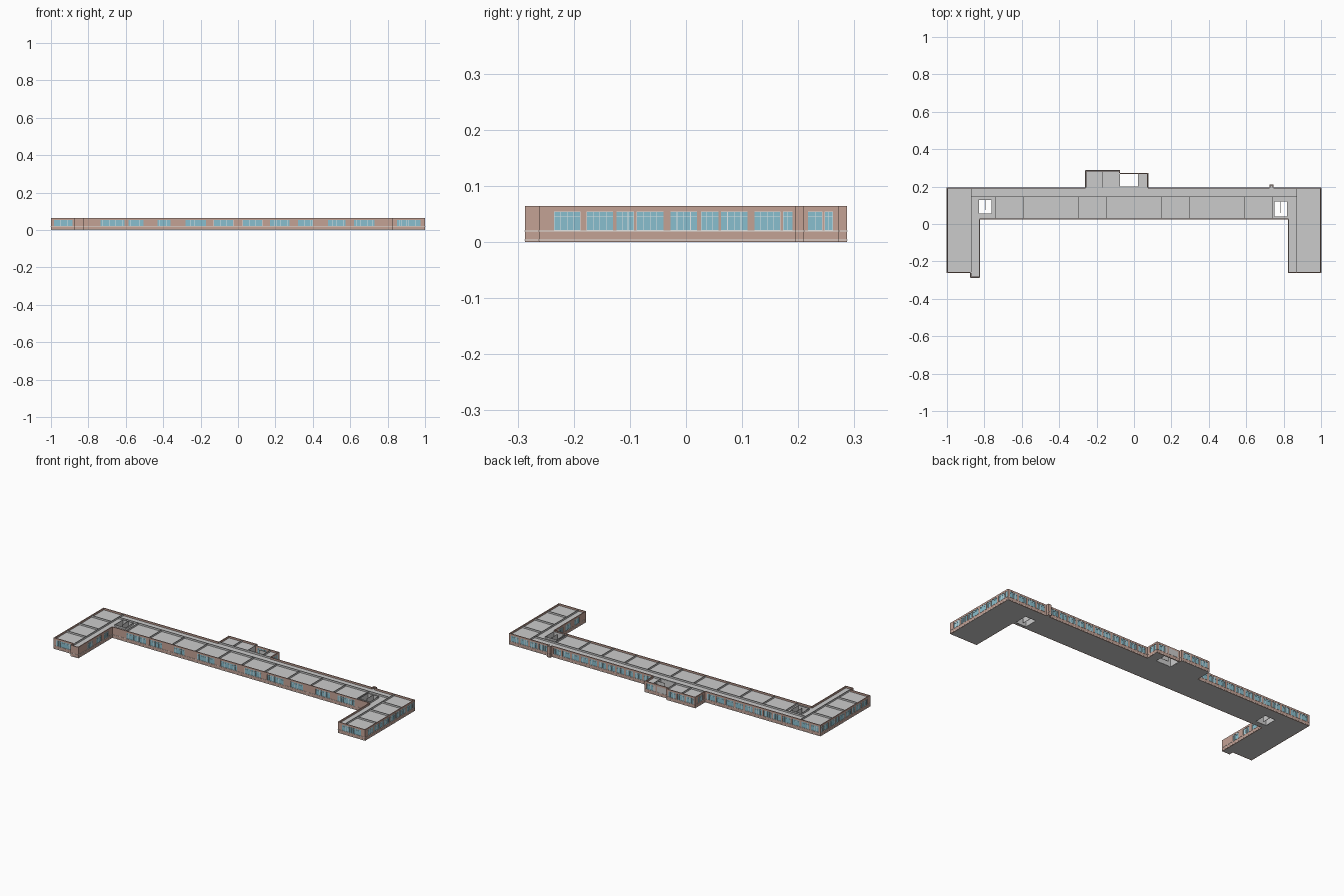
import bpy, bmesh
from mathutils import Vector

if "Cube" in bpy.data.objects:
    bpy.data.objects.remove(bpy.data.objects["Cube"])

H, SILL, HEAD, T = 0.064, 0.02, 0.054, 0.005
FLOOR, CEIL = 0.0, 0.054
parts = {}
colors = {"brick_walls": (0.55, 0.36, 0.30, 1), "window_glass": (0.25, 0.52, 0.62, 1),
          "window_frames": (0.75, 0.8, 0.82, 1), "sill_bands": (0.8, 0.78, 0.75, 1)}


def bm_of(name):
    return parts.setdefault(name, bmesh.new())


def box(name, p, d, n, a, t, z):
    """Box in wall coordinates: a along d, t along n, z up."""
    if a[1] - a[0] < 1e-5:
        return
    bm = bm_of(name)
    v = [bm.verts.new((p + d * i + n * j) .to_3d() + Vector((0, 0, k)))
         for k in z for i, j in ((a[0], t[0]), (a[1], t[0]), (a[1], t[1]), (a[0], t[1]))]
    for f in ((3, 2, 1, 0), (4, 5, 6, 7), (0, 1, 5, 4), (1, 2, 6, 5), (2, 3, 7, 6), (3, 0, 4, 7)):
        bm.faces.new([v[i] for i in f])


def spread(lo, hi, width=0.045, gap=0.011, end=0.012):
    """Evenly spaced windows filling a stretch of wall."""
    n = max(1, int((hi - lo - 2 * end + gap) / (width + gap)))
    step = (hi - lo - 2 * end + gap) / n
    return [(lo + end + i * step, lo + end + (i + 1) * step - gap) for i in range(n)]


def wall(p, q, windows):
    """Outer wall with openings; windows are ranges on the world axis it runs along."""
    p, q = Vector(p), Vector(q)
    L = (q - p).length
    d = (q - p) / L
    n = Vector((-d.y, d.x))
    k = 0 if abs(d.x) > 0.5 else 1
    wins = sorted(tuple(sorted(((a - p[k]) * d[k], (b - p[k]) * d[k]))) for a, b in windows)
    if not wins:
        box("brick_walls", p, d, n, (0, L), (0, T), (0, H))
    else:
        box("brick_walls", p, d, n, (0, L), (0, T), (0, SILL))
        box("brick_walls", p, d, n, (0, L), (0, T), (HEAD, H))
        edge = 0
        for a, b in wins + [(L, L)]:
            box("brick_walls", p, d, n, (edge, a), (0, T), (SILL, HEAD))
            edge = b
    box("sill_bands", p, d, n, (0, L), (-0.0012, 0), (0.0185, 0.0200))
    box("sill_bands", p, d, n, (0, L), (-0.0006, 0), (0.003, 0.0045))
    for a, b in wins:
        box("window_glass", p, d, n, (a, b), (0.002, 0.003), (SILL, HEAD))
        m = max(2, round((b - a) / 0.012))
        for i in range(m + 1):
            c = a + (b - a) * i / m
            box("window_frames", p, d, n, (c - 0.0005, c + 0.0005), (0.001, 0.004), (SILL, HEAD))
        for z in (SILL, 0.045, HEAD - 0.001):
            box("window_frames", p, d, n, (a, b), (0.001, 0.004), (z, z + 0.001))


def partition(x0, y0, x1, y1):
    p, q = Vector((x0, y0)), Vector((x1, y1))
    d = (q - p).normalized()
    box("partition_walls", p, d, Vector((-d.y, d.x)), (0, (q - p).length),
        (-0.001, 0.001), (0.001, H))


# outer walls: start point of each edge and its windows, counter-clockwise
side = [(-.235, -.188), (-.177, -.13), (-.124, -.093), (-.088, -.04), (-.028, .02),
        (.027, .058), (.062, .11), (.122, .168), (.173, .19)]
front = [(-.735, -.607), (-.585, -.505), (-.43, -.36), (-.28, -.17), (-.13, -.025),
         (.025, .13), (.17, .275), (.32, .4), (.48, .575), (.62, .73)]
inner = [(-.20, -.155), (-.12, -.075), (-.05, -.01)]
edges = [((-1, -.262), [(-.985, -.885)]), ((-.875, -.262), []), ((-.875, -.287), []),
         ((-.825, -.287), inner), ((-.825, .025), front), ((.825, .025), inner),
         ((.825, -.262), [(.85, .975)]), ((1, -.262), side), ((1, .195), spread(.745, 1)),
         ((.745, .195), []), ((.745, .21), []), ((.725, .21), []),
         ((.725, .195), spread(.075, .725)), ((.075, .195), [(.217, .243), (.247, .262)]),
         ((.075, .272), spread(-.075, .075)), ((-.075, .272), []),
         ((-.075, .287), spread(-.26, -.075)), ((-.26, .287), [(.217, .243), (.247, .262)]),
         ((-.26, .195), spread(-1, -.26)), ((-1, .195), side)]
for i, (p, wins) in enumerate(edges):
    wall(p, edges[(i + 1) % len(edges)][0], wins)

# floor and ceiling sheets with open stair wells
rooms = [(-1, -.262, -.825, .195), (-.875, -.287, -.825, -.262), (-.825, .025, .825, .195),
         (.825, -.262, 1, .195), (-.26, .195, -.075, .287), (-.075, .195, .075, .272),
         (.725, .195, .745, .21)]
wells = [(-.83, .055, -.762, .13), (.75, .04, .82, .12), (-.075, .2, .022, .271)]
xs = sorted({r[i] for r in rooms + wells for i in (0, 2)})
ys = sorted({r[i] for r in rooms + wells for i in (1, 3)})


def within(x, y, rects):
    return any(a < x < c and b < y < d for a, b, c, d in rects)


for name, z in (("floor_slab", FLOOR), ("ceiling_panels", CEIL)):
    bm = bm_of(name)
    for x0, x1 in zip(xs, xs[1:]):
        for y0, y1 in zip(ys, ys[1:]):
            cx, cy = (x0 + x1) / 2, (y0 + y1) / 2
            if within(cx, cy, rooms) and not within(cx, cy, wells):
                bm.faces.new([bm.verts.new(c) for c in
                              ((x0, y0, z), (x1, y0, z), (x1, y1, z), (x0, y1, z))])
    bmesh.ops.remove_doubles(bm, verts=bm.verts, dist=1e-5)

# corridor walls and classroom dividers
partition(-.87, .145, .87, .145)
for i in range(11):
    x = -.74 + i * .148
    partition(x, .03, x, .145)
for s in (-1, 1):
    partition(s * .87, -.257, s * .87, .19)
    for y in (-.15, -.035, .08):
        partition(s * .87, y, s * .995, y)
partition(-.255, .195, .07, .195)
partition(-.17, .195, -.17, .282)

# stair well enclosures and their middle walls
for a, b, c, d in wells:
    for seg in ((a, b, c, b), (c, b, c, d), (a, d, c, d), (a, b, a, d)):
        partition(*seg)
partition(-.796, .075, -.796, .13)
partition(.785, .06, .785, .12)
partition(-.03, .235, .022, .235)

# turn every collected part into an object
for name, bm in parts.items():
    me = bpy.data.meshes.new(name)
    bm.to_mesh(me)
    bm.free()
    ob = bpy.data.objects.new(name, me)
    bpy.context.collection.objects.link(ob)
    if name in colors:
        mat = bpy.data.materials.new(name + "_color")
        mat.diffuse_color = colors[name]
        mat.use_nodes = True
        mat.node_tree.nodes["Principled BSDF"].inputs["Base Color"].default_value = mat.diffuse_color
        me.materials.append(mat)
